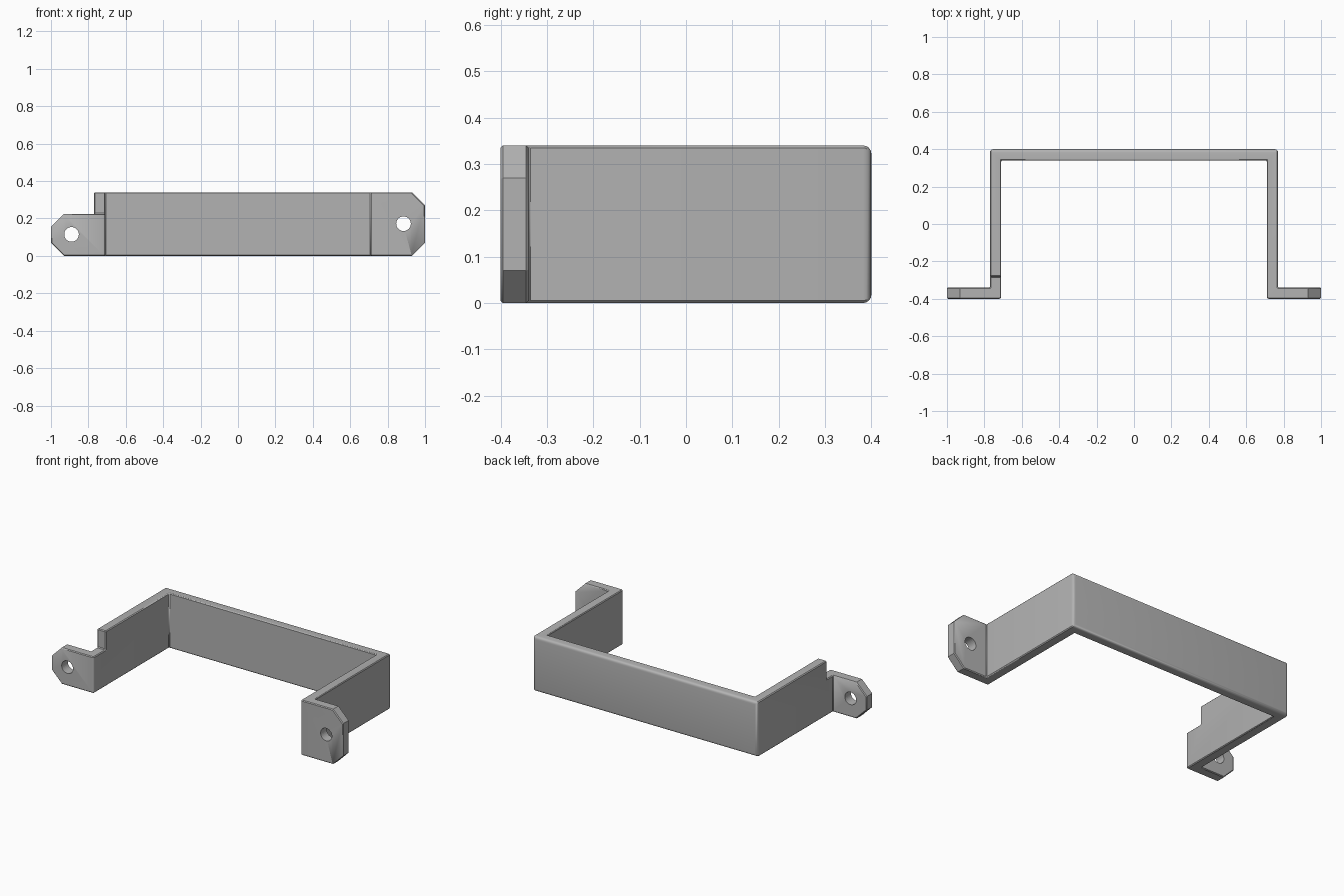
import bpy, bmesh, math
from mathutils import Matrix, Vector

cube = bpy.data.objects.get("Cube")
if cube:
    bpy.data.objects.remove(cube, do_unlink=True)

HEIGHT, CORNER, EDGE = 0.34, 0.07, 0.008

grey = bpy.data.materials.new("plain grey")
grey.use_nodes = True
colour = (0.45, 0.45, 0.45, 1)
grey.diffuse_color = colour
grey.node_tree.nodes["Principled BSDF"].inputs["Base Color"].default_value = colour


def make_object(name, bm):
    bmesh.ops.recalc_face_normals(bm, faces=bm.faces[:])
    mesh = bpy.data.meshes.new(name)
    bm.to_mesh(mesh)
    bm.free()
    mesh.materials.append(grey)
    obj = bpy.data.objects.new(name, mesh)
    bpy.context.collection.objects.link(obj)
    return obj


def prism(bm, points, direction):
    face = bm.faces.new([bm.verts.new(p) for p in points])
    result = bmesh.ops.extrude_face_region(bm, geom=[face])
    verts = [v for v in result["geom"] if isinstance(v, bmesh.types.BMVert)]
    bmesh.ops.translate(bm, verts=verts, vec=Vector(direction))


def cutter(name, bm):
    obj = make_object(name, bm)
    obj.hide_render = True
    obj.hide_set(True)
    return obj


def cut(obj, tool):
    mod = obj.modifiers.new("cut " + tool.name, "BOOLEAN")
    mod.operation, mod.solver, mod.object = "DIFFERENCE", "EXACT", tool


# Bent strip: hat-shaped plan raised to the full height
half = [(1, -0.34), (1, -0.4), (0.71, -0.4), (0.71, 0.34)]
outer = [(0.77, 0.4), (0.77, -0.34)]
plan = half + [(-x, y) for x, y in reversed(half)]
plan += [(-x, y) for x, y in reversed(outer)] + outer
bm = bmesh.new()
prism(bm, [(x, y, 0) for x, y in plan], (0, 0, HEIGHT))


# Round the upright bends
def round_bends(x, y, radius):
    edges = [e for e in bm.edges
             if all(abs(abs(v.co.x) - x) < 1e-4 and abs(v.co.y - y) < 1e-4 for v in e.verts)]
    bmesh.ops.bevel(bm, geom=edges, offset=radius, segments=4, profile=0.5, affect="EDGES")


round_bends(0.71, 0.34, 0.03)
round_bends(0.77, 0.4, 0.018)
round_bends(0.71, -0.4, 0.01)
bracket = make_object("bracket", bm)

# Step down at the right foot, and clipped foot corners
bm = bmesh.new()
bmesh.ops.create_cube(bm, size=1, matrix=Matrix.LocRotScale(
    Vector((-0.85, -0.53, 0.475)), None, Vector((0.5, 0.5, 0.5))))
cut(bracket, cutter("step_cutter", bm))

bm = bmesh.new()
for side, top in ((-1, 0.225), (1, HEIGHT)):
    for z, up in ((0, 1), (top, -1)):
        near, far = 1 - CORNER, 1.03
        tri = [(near - 0.03, z - up * 0.03), (far, z + up * (CORNER + 0.03)), (far, z - up * 0.03)]
        prism(bm, [(side * x, -0.5, h) for x, h in tri], (0, 0.25, 0))
cut(bracket, cutter("corner_cutter", bm))

# Small chamfer around the sharp edges
chamfer = bracket.modifiers.new("edge chamfer", "BEVEL")
chamfer.width, chamfer.segments = EDGE, 1
chamfer.limit_method, chamfer.angle_limit = "ANGLE", math.radians(50)

# Screw holes through the feet
bm = bmesh.new()
for x, z in ((-0.89, 0.115), (0.885, 0.172)):
    place = Matrix.Translation((x, -0.37, z)) @ Matrix.Rotation(math.pi / 2, 4, "X")
    bmesh.ops.create_cone(bm, cap_ends=True, segments=32, radius1=0.039, radius2=0.039,
                          depth=0.3, matrix=place)
cut(bracket, cutter("hole_cutter", bm))

# Smooth the rounded bends and keep the other edges crisp
bpy.ops.object.select_all(action="DESELECT")
bpy.context.view_layer.objects.active = bracket
bracket.select_set(True)
bpy.ops.object.shade_smooth_by_angle(angle=math.radians(30))
